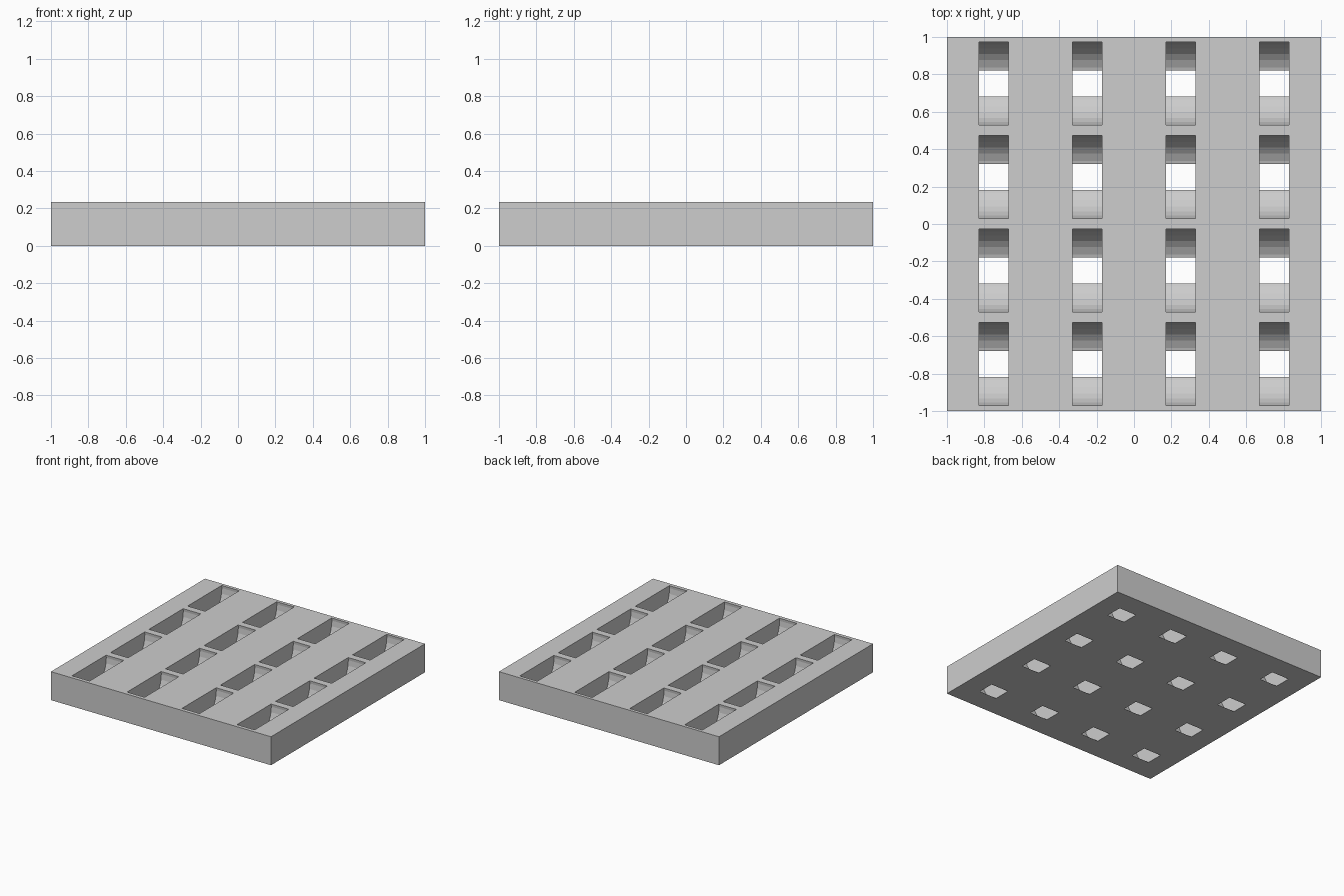
import bpy, bmesh, math
from mathutils import Matrix

if "Cube" in bpy.data.objects:
    bpy.data.objects.remove(bpy.data.objects["Cube"])

HEIGHT = 0.234
SLOT_W = 0.16       # slot size along x
RADIUS = 0.2237     # radius of the scooped slot walls
AXIS_Z = 0.2117     # height of the scoop axis
CENTRES = (-0.75, -0.25, 0.25, 0.75)

grey = bpy.data.materials.new("light_grey")
grey.diffuse_color = (0.61, 0.61, 0.61, 1)
grey.use_nodes = True
grey.node_tree.nodes["Principled BSDF"].inputs["Base Color"].default_value = grey.diffuse_color


def make_object(name, bm):
    mesh = bpy.data.meshes.new(name)
    bmesh.ops.recalc_face_normals(bm, faces=bm.faces)
    bm.to_mesh(mesh)
    bm.free()
    mesh.materials.append(grey)
    obj = bpy.data.objects.new(name, mesh)
    bpy.context.collection.objects.link(obj)
    return obj


# Square plate
bm = bmesh.new()
bmesh.ops.create_cube(bm, size=1, matrix=Matrix.Translation((0, 0, HEIGHT / 2))
                      @ Matrix.Diagonal((2, 2, HEIGHT, 1)))
plate = make_object("slotted_plate", bm)

# Faceted rollers lying along x, one per slot; they break through the underside
bm = bmesh.new()
for x in CENTRES:
    for y in CENTRES:
        bmesh.ops.create_cone(
            bm, cap_ends=True, segments=32, radius1=RADIUS, radius2=RADIUS, depth=SLOT_W,
            matrix=Matrix.Translation((x, y + 0.002, AXIS_Z)) @ Matrix.Rotation(math.pi / 2, 4, 'Y'))
cutter = make_object("slot_cutter", bm)
cutter.hide_render = True

# Cut the slots and drop the helper
cut = plate.modifiers.new("slots", 'BOOLEAN')
cut.operation = 'DIFFERENCE'
cut.solver = 'EXACT'
cut.object = cutter
bpy.context.view_layer.objects.active = plate
plate.select_set(True)
bpy.ops.object.modifier_apply(modifier=cut.name)
bpy.data.objects.remove(cutter)
